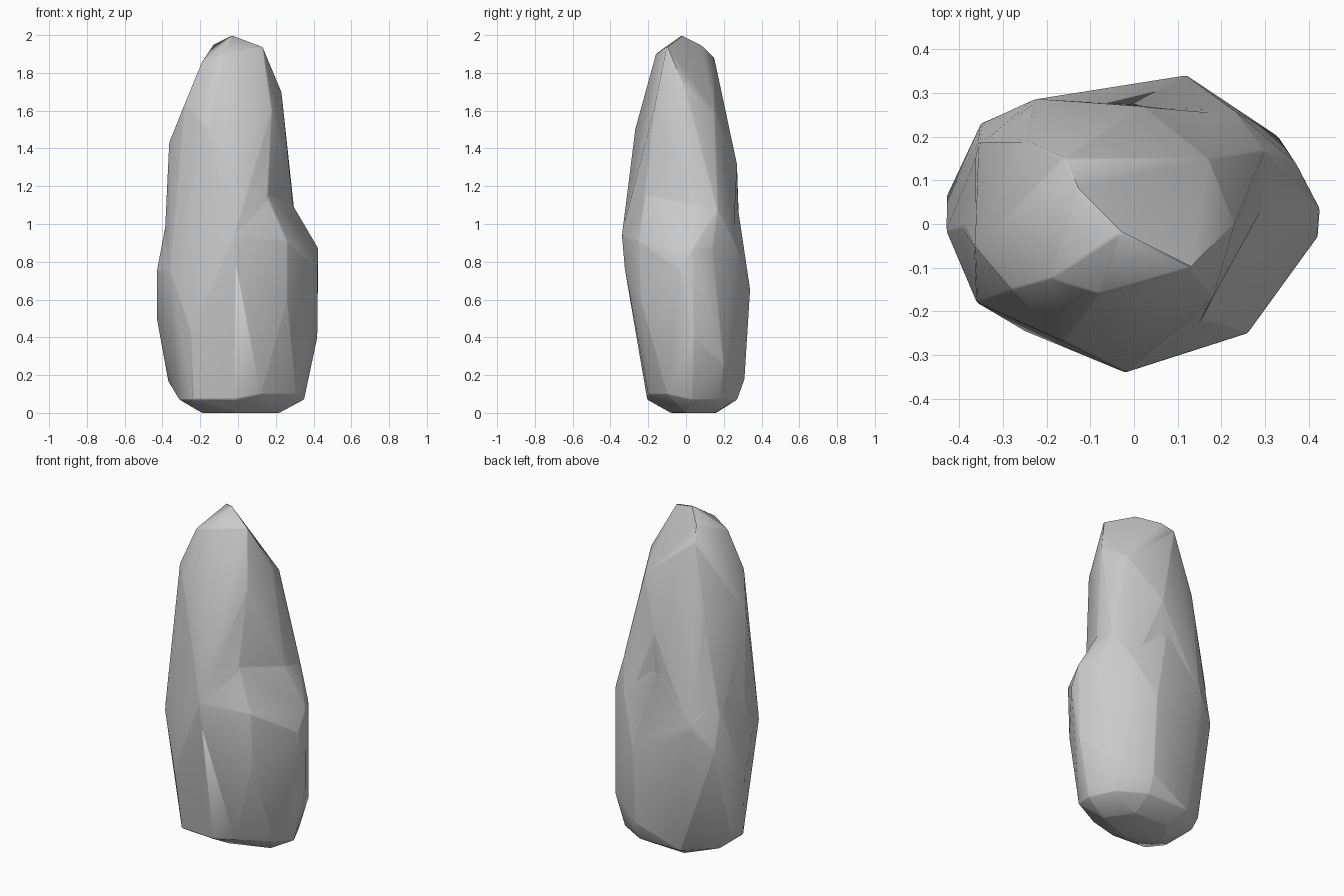
import bpy, bmesh, math

if "Cube" in bpy.data.objects:
    bpy.data.objects.remove(bpy.data.objects["Cube"])


def faceted_hull(name, corners):
    """Wrap a few chisel corners in flat facets."""
    bm = bmesh.new()
    for c in corners:
        bm.verts.new(c)
    bmesh.ops.convex_hull(bm, input=bm.verts[:])
    loose = [v for v in bm.verts if not v.link_faces]
    bmesh.ops.delete(bm, geom=loose, context='VERTS')
    bmesh.ops.dissolve_limit(bm, angle_limit=math.radians(4),
                             verts=bm.verts[:], edges=bm.edges[:])
    bmesh.ops.recalc_face_normals(bm, faces=bm.faces[:])
    mesh = bpy.data.meshes.new(name)
    bm.to_mesh(mesh)
    bm.free()
    ob = bpy.data.objects.new(name, mesh)
    bpy.context.collection.objects.link(ob)
    return ob


# Wide foot of the standing stone: base, belly and sloping shoulder
base = [(-.19, .02, 0), (0, -.08, 0), (.22, 0, 0), (.12, .15, 0), (-.1, .16, 0),
        (-.31, -.1, .07), (-.24, -.19, .07), (-.02, -.205, .07), (.12, -.2, .1),
        (.21, -.18, .2), (.31, -.1, .1), (.35, .03, .07), (.28, .18, .07),
        (.12, .27, .07), (-.15, .27, .07), (-.31, .12, .07)]
belly = [(-.37, .1, .17), (.12, .31, .18), (-.25, -.245, .43), (-.43, .06, .5),
         (-.43, -.015, .75), (-.36, -.18, .75), (-.01, -.325, .77), (.26, -.24, .6),
         (.33, .2, .26), (.42, .04, .4), (.42, -.03, .76), (.12, .34, .65),
         (-.35, .23, .7)]
shoulder = [(-.02, -.34, .94), (.26, -.25, .91), (.425, .035, .87), (.37, .14, .87),
            (.23, .26, .9), (-.23, .285, .85), (.15, -.21, 1.17), (.29, .03, 1.1),
            (.30, .165, 1.08), (-.375, 0, 1.02), (-.35, .18, 1.0), (.0, .28, 1.1)]
stone = faceted_hull("standing_stone", base + belly + shoulder)

# Tapering upper part with a diagonal crest
waist = [(-.02, -.34, .94), (.14, -.25, .9), (.29, .03, 1.1), (.30, .17, 1.07),
         (.2, .25, .9), (-.23, .285, .8), (-.36, .19, .9), (-.36, -.18, .75),
         (-.39, -.01, .9)]
taper = [(.18, -.17, 1.6), (.23, 0, 1.7), (.17, .15, 1.6), (.02, .27, 1.32),
         (-.16, -.27, 1.5), (-.365, -.05, 1.43), (-.25, .19, 1.5),
         (-.28, -.15, 1.64)]
crest = [(.13, -.1, 1.94), (-.03, -.02, 2), (-.08, -.16, 1.9),
         (-.19, -.125, 1.86), (-.13, .08, 1.95), (-.16, .15, 1.88)]
upper = faceted_hull("upper_stone", waist + taper + crest)

# Merge both into one solid rock
bpy.context.view_layer.objects.active = stone
stone.select_set(True)
mod = stone.modifiers.new("merge", 'BOOLEAN')
mod.operation = 'UNION'
mod.solver = 'EXACT'
mod.object = upper
weld = stone.modifiers.new("tidy_seam", 'WELD')
weld.merge_threshold = 0.02
for m in (mod, weld):
    bpy.ops.object.modifier_apply(modifier=m.name)
bpy.data.objects.remove(upper)

# Slightly worn edges, soft shading
bev = stone.modifiers.new("worn_edges", 'BEVEL')
bev.width = 0.01
bev.segments = 1
bev.limit_method = 'ANGLE'
bev.angle_limit = math.radians(14)
bpy.ops.object.shade_smooth_by_angle(angle=math.radians(45))
